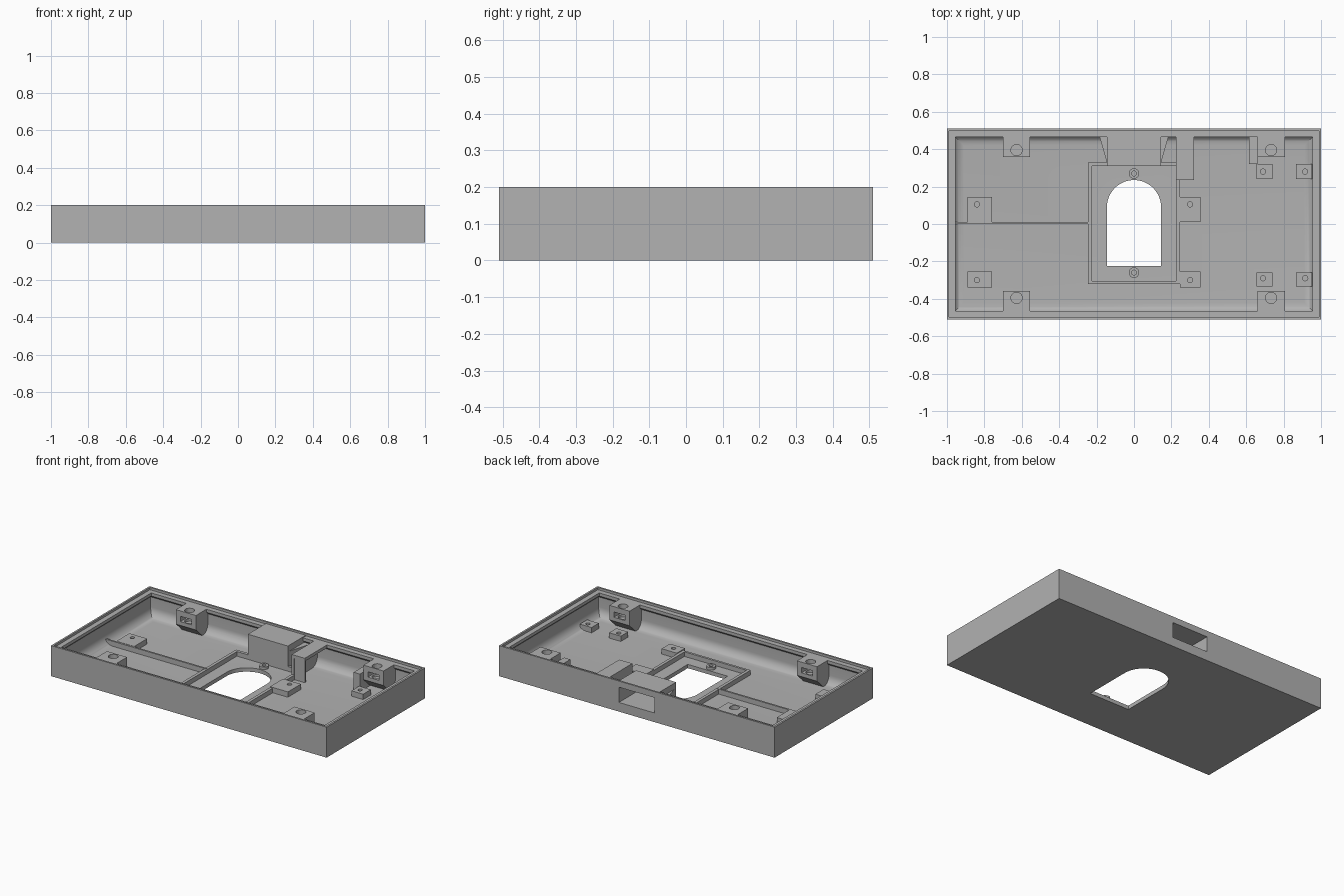
import bpy, bmesh, math

if "Cube" in bpy.data.objects:
    bpy.data.objects.remove(bpy.data.objects["Cube"], do_unlink=True)

grey = bpy.data.materials.new("plain grey")
grey.use_nodes = True
colour = (0.445, 0.445, 0.445, 1)
grey.diffuse_color = colour
grey.node_tree.nodes["Principled BSDF"].inputs["Base Color"].default_value = colour

FLOOR, LEDGE, TOP = 0.025, 0.185, 0.2
HX, HY = 1.0, 0.51
SINK = FLOOR - 0.01   # parts are rooted slightly into the floor


def loft(name, rings):
    """Closed solid through a list of matching rings of points."""
    bm = bmesh.new()
    loops = [[bm.verts.new(p) for p in ring] for ring in rings]
    n = len(loops[0])
    for a, b in zip(loops, loops[1:]):
        for i in range(n):
            j = (i + 1) % n
            bm.faces.new((a[i], a[j], b[j], b[i]))
    bm.faces.new(loops[0][::-1])
    bm.faces.new(loops[-1])
    bmesh.ops.recalc_face_normals(bm, faces=bm.faces)
    mesh = bpy.data.meshes.new(name)
    bm.to_mesh(mesh)
    bm.free()
    mesh.materials.append(grey)
    obj = bpy.data.objects.new(name, mesh)
    bpy.context.collection.objects.link(obj)
    return obj


def prism(name, outline, z0, z1):
    return loft(name, [[(x, y, z) for x, y in outline] for z in (z0, z1)])


def box(name, x0, x1, y0, y1, z0, z1):
    return prism(name, [(x0, y0), (x1, y0), (x1, y1), (x0, y1)], z0, z1)


def disc(name, x, y, r, z0, z1, n=24):
    turns = [2 * math.pi * i / n for i in range(n)]
    return prism(name, [(x + r * math.cos(a), y + r * math.sin(a)) for a in turns], z0, z1)


def cut(obj, *cutters):
    bpy.context.view_layer.objects.active = obj
    for cutter in cutters:
        cutter.hide_render = True
        mod = obj.modifiers.new("cut", "BOOLEAN")
        mod.operation, mod.solver, mod.object = "DIFFERENCE", "EXACT", cutter
        bpy.ops.object.modifier_apply(modifier=mod.name)
        bpy.data.objects.remove(cutter, do_unlink=True)
    return obj


def smooth(obj):
    bpy.ops.object.select_all(action="DESELECT")
    obj.select_set(True)
    bpy.context.view_layer.objects.active = obj
    bpy.ops.object.shade_smooth_by_angle(angle=math.radians(30))


# Tray shell: cavity with a lip, a ledge and a rounded floor edge
def ring(inset, z):
    x, y = HX - inset, HY - inset
    return [(-x, -y, z), (x, -y, z), (x, y, z), (-x, y, z)]


R, WALL = 0.06, 0.03
steps = [(0.012, TOP + 0.02), (0.012, LEDGE), (0.045, LEDGE), (0.045, 0.165), (WALL, 0.15)]
for i in range(9):
    a = math.pi / 2 * i / 8
    steps.append((WALL + R * (1 - math.cos(a)), FLOOR + R * (1 - math.sin(a))))
shell = box("tray_shell", -HX, HX, -HY, HY, 0, TOP)
cavity = loft("cavity", [ring(*s) for s in steps])

# Arched floor opening
AR, AY = 0.145, 0.09
arch = [(-AR, -0.225), (AR, -0.225)]
arch += [(AR * math.cos(math.pi * i / 24), AY + AR * math.sin(math.pi * i / 24)) for i in range(25)]


def port_cutter():
    return box("port_cutter", -0.13, 0.13, 0.33, 0.6, 0.06, 0.16)


cut(shell, cavity, prism("arch_cutter", arch, -0.1, 0.1), port_cutter())
smooth(shell)

# Rear port housing with its side braces
housing = box("port_housing", -0.145, 0.145, 0.31, 0.495, SINK, 0.19)
cut(housing, port_cutter())
for side, s in (("right", -1), ("left", 1)):
    prism(side + "_port_brace", [(s * 0.145, 0.33), (s * 0.145, 0.485), (s * 0.19, 0.485)], SINK, 0.15)

# Low frame around the floor opening, and the dividing rib
FRAME = 0.055
box("frame_right", -0.245, -0.225, -0.32, 0.33, SINK, FRAME)
box("frame_left", 0.225, 0.245, -0.32, 0.235, SINK, FRAME)
box("frame_back", -0.245, 0.225, 0.31, 0.33, SINK, FRAME)
box("frame_front", -0.245, 0.245, -0.32, -0.305, SINK, FRAME)
box("dividing_rib", -0.96, -0.235, 0, 0.012, SINK, 0.058)

# Round bosses at both ends of the opening
for end, y in (("back", 0.27), ("front", -0.26)):
    boss = disc(end + "_boss", 0, y, 0.028, SINK, 0.042)
    cut(boss, disc("hole", 0, y, 0.013, FLOOR, 0.1))
    smooth(boss)

# Mounting pads with screw holes: x range, y range, hole centre
pads = [
    (-0.89, -0.76, 0.01, 0.145, -0.84, 0.105),
    (0.225, 0.355, 0.01, 0.145, 0.30, 0.105),
    (-0.89, -0.76, -0.34, -0.255, -0.84, -0.30),
    (0.245, 0.355, -0.34, -0.255, 0.30, -0.30),
]
for x, hole in ((0.655, 0.69), (0.867, 0.915)):
    pads.append((x, x + 0.085, 0.24, 0.32, hole, 0.28))
    pads.append((x, x + 0.085, -0.335, -0.26, hole, -0.29))
for i, (x0, x1, y0, y1, hx, hy) in enumerate(pads):
    pad = box("mounting_pad_%d" % (i + 1), x0, x1, y0, y1, SINK, 0.06)
    cut(pad, disc("hole", hx, hy, 0.014, 0.03, 0.1, 16))

# Screw posts on the long walls, sloped underneath, with a nut slot
for x in (-0.628, 0.733):
    for end, s in (("back", 1), ("front", -1)):
        side = "right" if x < 0 else "left"
        profile = [(0.357, LEDGE), (0.49, LEDGE), (0.49, 0.03), (0.42, 0.03), (0.357, 0.09)]
        post = loft("%s_%s_screw_post" % (end, side),
                    [[(x + d, s * y, z) for y, z in profile] for d in (-0.073, 0.073)])
        ys = sorted((s * 0.3, s * 0.44))
        cut(post, disc("hole", x, s * 0.395, 0.03, 0.1, 0.3),
            box("nut_slot", x - 0.04, x + 0.04, ys[0], ys[1], 0.115, 0.15))

# Raised bridge beside the port, on a thin leg
box("bridge_top", 0.225, 0.32, 0.235, 0.485, 0.165, LEDGE)
box("bridge_leg", 0.245, 0.32, 0.235, 0.25, SINK, 0.17)
box("bridge_side", 0.225, 0.24, 0.235, 0.485, SINK, 0.17)

# Upright stop near the back left post
box("upright_stop", 0.615, 0.66, 0.32, 0.485, SINK, 0.14)
